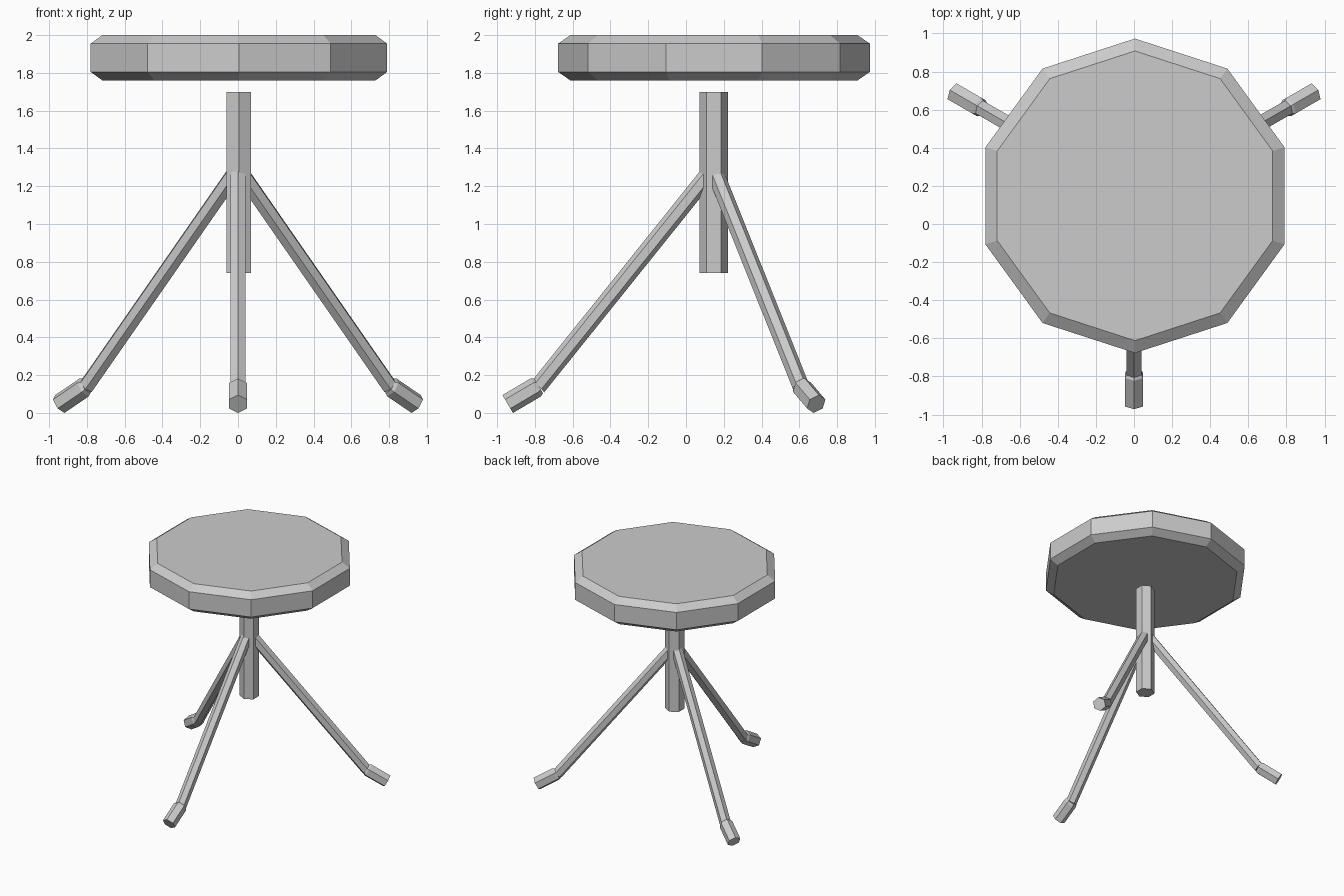
import bpy, bmesh
from math import pi, cos, sin, radians
from mathutils import Vector, Matrix

old = bpy.data.objects.get("Cube")
if old:
    bpy.data.objects.remove(old, do_unlink=True)

grey = bpy.data.materials.new("plain grey")
grey.use_nodes = True
COLOR = (0.6, 0.6, 0.6, 1)
grey.diffuse_color = COLOR
grey.node_tree.nodes["Principled BSDF"].inputs["Base Color"].default_value = COLOR


def loft(name, sections, sides, side_axis, location, turn=0.0):
    """Skin rings given as (centre, up direction, radius); a corner points along up."""
    bm = bmesh.new()
    rings = []
    for centre, up, radius in sections:
        ring = []
        for i in range(sides):
            a = 2 * pi * i / sides
            offset = up * cos(a) + side_axis * sin(a)
            ring.append(bm.verts.new(centre + offset * radius))
        rings.append(ring)
    for low, high in zip(rings, rings[1:]):
        for i in range(sides):
            j = (i + 1) % sides
            bm.faces.new((low[i], low[j], high[j], high[i]))
    bm.faces.new(rings[0][::-1])
    bm.faces.new(rings[-1])
    bmesh.ops.recalc_face_normals(bm, faces=bm.faces)
    bm.transform(Matrix.Rotation(turn, 4, "Z"))
    mesh = bpy.data.meshes.new(name)
    bm.to_mesh(mesh)
    bm.free()
    mesh.materials.append(grey)
    obj = bpy.data.objects.new(name, mesh)
    obj.location = location
    bpy.context.collection.objects.link(obj)
    return obj


X, Y = Vector((1, 0, 0)), Vector((0, 1, 0))


def upright(profile):
    return [(Vector((0, 0, z)), Y, r) for z, r in profile]


# Ten-sided seat with bevelled rims
loft("seat", upright([(1.76, 0.76), (1.805, 0.825), (1.955, 0.825), (2.0, 0.76)]),
     10, X, (0.005, 0.148, 0))

# Hexagonal centre column
loft("column", upright([(0.74, 0.075), (1.7, 0.075)]), 6, X, (0.005, 0.147, 0))

# Splayed legs with thicker feet, built pointing along +x and turned into place
top, neck = Vector((0.025, 0, 1.265)), Vector((0.925, 0, 0.143))
heel, toe = Vector((0.94, 0, 0.135)), Vector((1.089, 0, 0.047))


def up_from(a, b):
    d = (b - a).normalized()
    return Vector((-d.z, 0, d.x))


leg_up, foot_up = up_from(top, neck), up_from(neck, toe)
mitre = (leg_up + foot_up).normalized()
for name, angle in (("front", -90), ("back_left", 30), ("back_right", 150)):
    place = ((0, 0.145, 0), radians(angle))
    loft(name + "_leg", [(top, leg_up, 0.045), (neck, mitre, 0.045)], 6, Y, *place)
    loft(name + "_foot", [(neck, foot_up, 0.045), (heel, foot_up, 0.055),
                          (toe, foot_up, 0.055)], 6, Y, *place)
